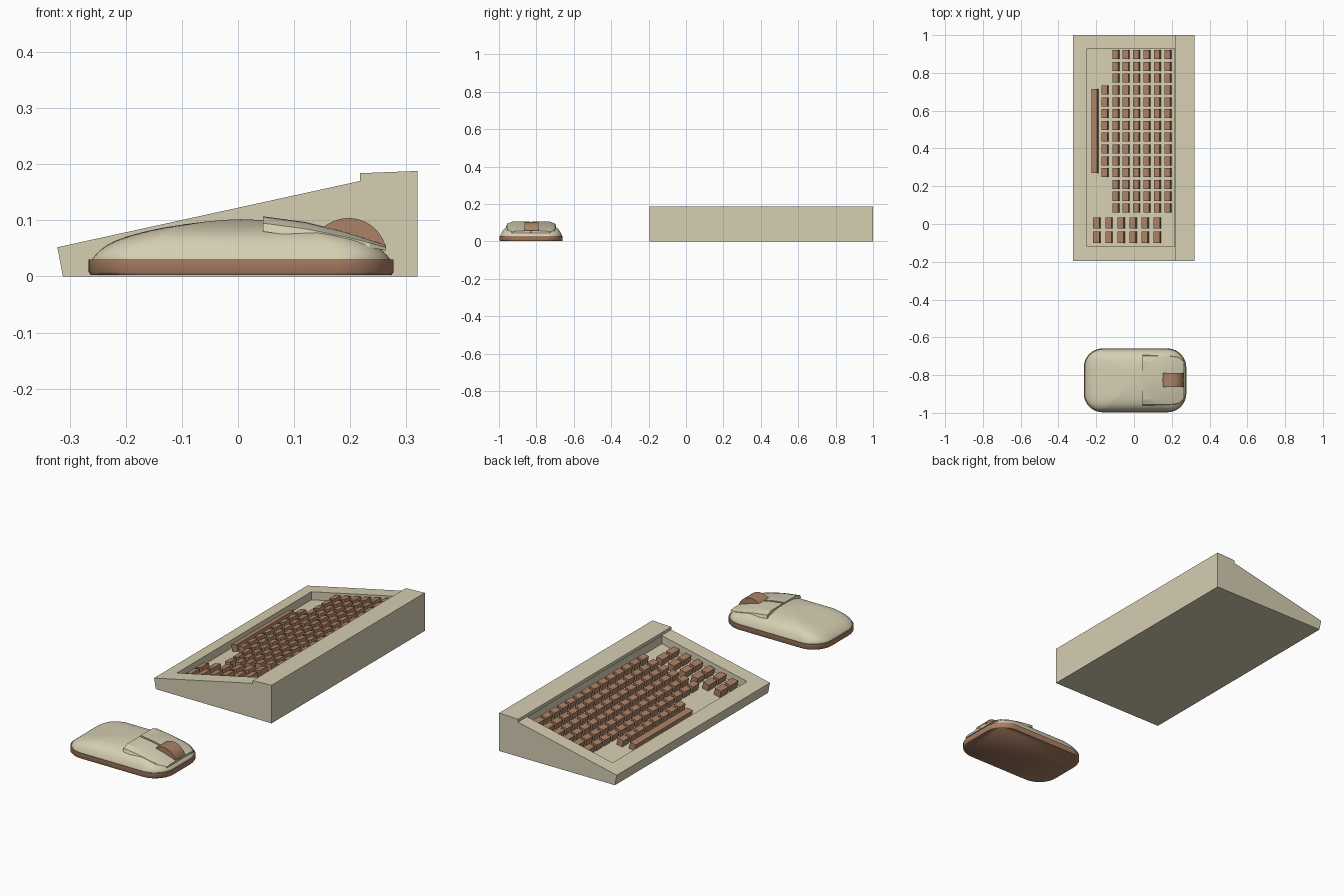
import bpy, bmesh, math
from mathutils import Matrix, Vector

old = bpy.data.objects.get("Cube")
if old:
    bpy.data.objects.remove(old, do_unlink=True)


def material(name, rgb):
    m = bpy.data.materials.new(name)
    m.use_nodes = True
    m.diffuse_color = (*rgb, 1)
    bsdf = next(n for n in m.node_tree.nodes if n.type == 'BSDF_PRINCIPLED')
    bsdf.inputs["Base Color"].default_value = (*rgb, 1)
    return m


BEIGE = material("warm_beige", (0.67, 0.62, 0.45))
BROWN = material("key_brown", (0.41, 0.22, 0.13))


def finish(bm, name, mat, smooth=None):
    bmesh.ops.recalc_face_normals(bm, faces=bm.faces)
    mesh = bpy.data.meshes.new(name)
    bm.to_mesh(mesh)
    bm.free()
    mesh.materials.append(mat)
    obj = bpy.data.objects.new(name, mesh)
    bpy.context.collection.objects.link(obj)
    if smooth:
        bpy.ops.object.select_all(action='DESELECT')
        obj.select_set(True)
        bpy.context.view_layer.objects.active = obj
        bpy.ops.object.shade_smooth_by_angle(angle=math.radians(smooth))
    return obj


def loft(bm, rings, cap_start=True, cap_end=True):
    """Skin closed rings of points, with optional end caps."""
    rows = [[bm.verts.new(p) for p in ring] for ring in rings]
    n = len(rows[0])
    for a, b in zip(rows, rows[1:]):
        for i in range(n):
            j = (i + 1) % n
            bm.faces.new((a[i], a[j], b[j], b[i]))
    if cap_start:
        bm.faces.new(rows[0])
    if cap_end:
        bm.faces.new(rows[-1])
    return rows


def prism(name, profile, y0, y1, mat, smooth=None):
    bm = bmesh.new()
    loft(bm, [[(x, y, z) for x, z in profile] for y in (y0, y1)])
    return finish(bm, name, mat, smooth)


# Keyboard case: wedge with a raised back ledge and a sunken key bed
FRONT_X, LEDGE_X, FRONT_Z, LEDGE_Z = -0.322, 0.217, 0.052, 0.17
SLOPE = (LEDGE_Z - FRONT_Z) / (LEDGE_X - FRONT_X)
DEPTH = 0.04


def deck(x):
    return FRONT_Z + (x - FRONT_X) * SLOPE


case = prism("keyboard_case",
             [(-0.312, 0), (0.32, 0), (0.32, 0.188), (LEDGE_X, 0.184),
              (LEDGE_X, LEDGE_Z), (FRONT_X, FRONT_Z)], -0.195, 1.0, BEIGE)
bed = [(x, deck(x) - DEPTH) for x in (-0.25, 0.2155)]
cutter = prism("bed_cutter", bed + [(0.2155, 0.3), (-0.25, 0.3)], -0.12, 0.93, BEIGE)
cutter.hide_render = True
cut = case.modifiers.new("key_bed", 'BOOLEAN')
cut.operation, cut.solver, cut.object = 'DIFFERENCE', 'EXACT', cutter
bpy.context.view_layer.update()
carved = bpy.data.meshes.new_from_object(
    case.evaluated_get(bpy.context.evaluated_depsgraph_get()))
case.modifiers.clear()
case.data = carved
bpy.data.objects.remove(cutter, do_unlink=True)

# Keys: boxes tilted to the slope of the bed
TILT = Matrix.Rotation(-math.atan(SLOPE), 4, 'Y')


def keys(name, spots, width, length, height=0.034):
    bm = bmesh.new()
    for x, y in spots:
        place = Matrix.Translation((x, y, deck(x) - DEPTH + height / 2 - 0.001))
        size = Matrix.Diagonal((width, length, height, 1))
        bmesh.ops.create_cube(bm, size=1, matrix=place @ TILT @ size)
    return finish(bm, name, BROWN)


rows = [0.897 - 0.0625 * i for i in range(14)]
keys("main_keys", [(-0.096 + 0.055 * c, y) for c in range(6) for y in rows], 0.031, 0.048)
keys("lower_row_keys", [(-0.153, y) for y in rows[3:11]], 0.031, 0.048)
keys("side_keys", [(-0.196 + 0.064 * c, y) for c in range(6) for y in (0.005, -0.07)],
     0.033, 0.06)
keys("space_bar", [(-0.207, 0.492)], 0.031, 0.446)

# Mouse base: rounded slab
MX, MY = 0.0055, -0.828


def outline(a, b, r, steps=10):
    pts = []
    for k, (sx, sy) in enumerate([(1, 1), (-1, 1), (-1, -1), (1, -1)]):
        for i in range(steps + 1):
            t = math.pi / 2 * (k + i / steps)
            pts.append((sx * (a - r) + r * math.cos(t), sy * (b - r) + r * math.sin(t)))
    return pts


bm = bmesh.new()
loft(bm, [[(MX + x, MY + y, z) for x, y in outline(0.2715 - d, 0.169 - d, 0.1)]
          for d, z in ((0.003, 0.003), (0, 0.008), (0, 0.03))])
finish(bm, "mouse_base", BROWN, 50)

# Mouse shell: dome, long fall along x and steep sides along y
A, B = 0.266, 0.165


def dome(x, y, s):
    u, v = min(abs(x) / A, 1), min(abs(y) / B, 1)
    return 0.03 + 0.072 * math.sqrt((1 - u ** 1.5) * (1 - v ** 5) * (1 - s ** 20))


bm = bmesh.new()
rings = []
for k in range(20):
    s = math.cos(math.pi / 2 * k / 20)
    rings.append([(MX + x * s, MY + y * s, dome(x * s, y * s, s))
                  for x, y in outline(A, B, 0.096)])
top = loft(bm, rings, True, False)[-1]
tip = bm.verts.new((MX, MY, 0.102))
for i, v in enumerate(top):
    bm.faces.new((v, top[(i + 1) % len(top)], tip))
finish(bm, "mouse_shell", BEIGE, 50)

# Mouse buttons: mirrored raised plates with a sloped outer edge
STATIONS = [(0.045, 0.107, 0.08, 1), (0.12, 0.097, 0.07, 1), (0.19, 0.08, 0.06, 1),
            (0.235, 0.066, 0.052, 0.95), (0.264, 0.056, 0.046, 0.78)]
for name, side in (("right_mouse_button", -1), ("left_mouse_button", 1)):
    bm = bmesh.new()
    sections = []
    for x, zt, zb, w in STATIONS:
        drop = (zt - zb) * 0.45
        cross = [(0.005, zb), (0.005, zt), (0.1 * w, zt - 0.001),
                 (0.128 * w, zt - drop), (0.134 * w, zb)]
        sections.append([(x, MY + side * y, z) for y, z in cross])
    loft(bm, sections)
    finish(bm, name, BEIGE, 20)

# Scroll wheel: the exposed arc of a disc
arc = [math.radians(18 + 116 * i / 20) for i in range(21)]
prism("scroll_wheel",
      [(0.197 + 0.068 * math.cos(t), 0.037 + 0.067 * math.sin(t)) for t in arc]
      + [(0.15, 0.06), (0.255, 0.04)], -0.863, -0.788, BROWN, 30)
